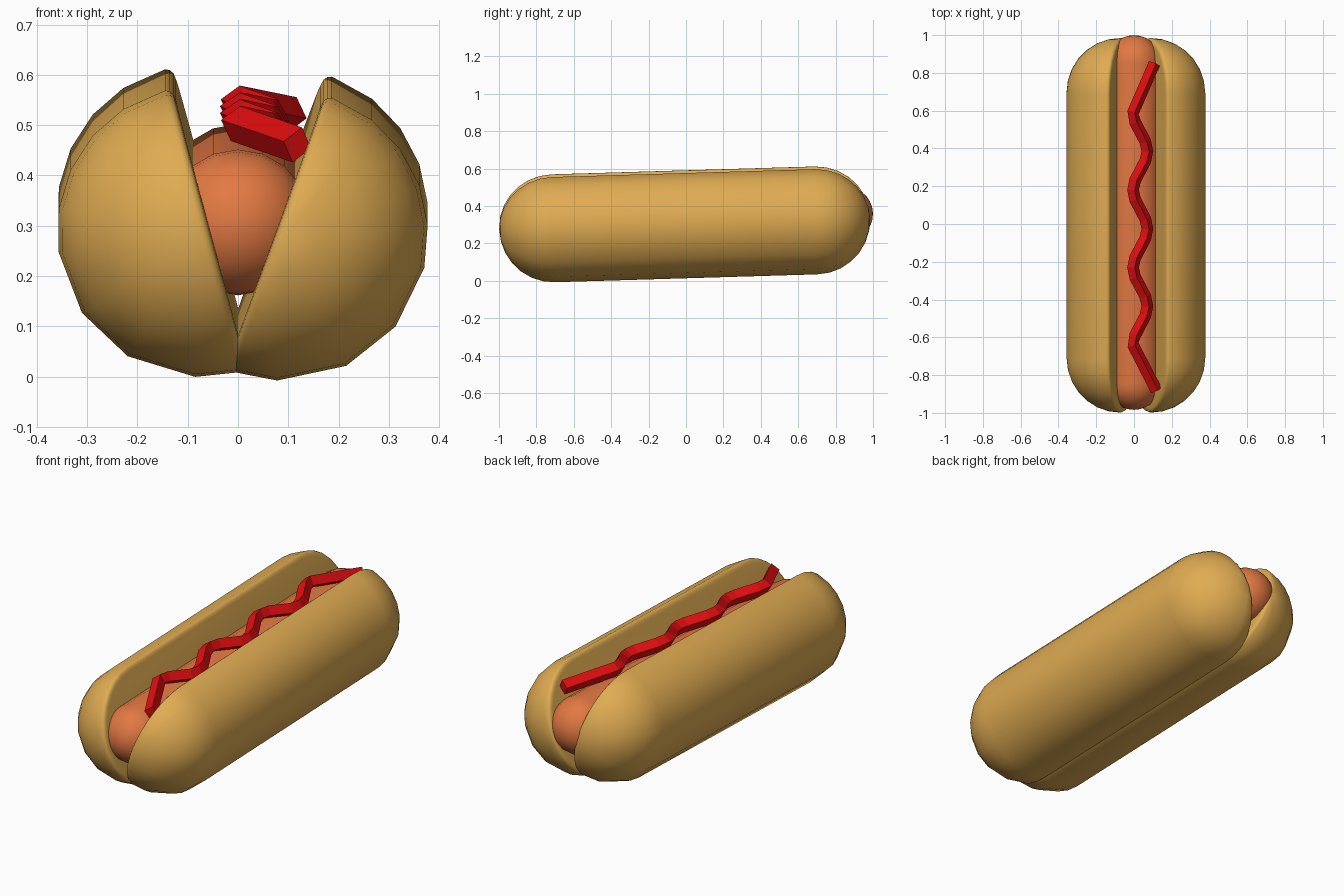
import bpy, bmesh
from math import sin, cos, pi, radians
from mathutils import Matrix, Vector

cube = bpy.data.objects.get("Cube")
if cube:
    bpy.data.objects.remove(cube, do_unlink=True)

SLOPE = 0.03  # the whole snack rises slightly towards the back


def make_material(name, rgb):
    mat = bpy.data.materials.new(name)
    mat.use_nodes = True
    colour = (*rgb, 1)
    mat.diffuse_color = colour
    mat.node_tree.nodes["Principled BSDF"].inputs["Base Color"].default_value = colour
    return mat


def finish(name, bm, mat, smooth):
    bmesh.ops.recalc_face_normals(bm, faces=bm.faces)
    mesh = bpy.data.meshes.new(name)
    bm.to_mesh(mesh)
    bm.free()
    mesh.materials.append(mat)
    obj = bpy.data.objects.new(name, mesh)
    bpy.context.collection.objects.link(obj)
    if smooth:
        bpy.ops.object.select_all(action="DESELECT")
        obj.select_set(True)
        bpy.context.view_layer.objects.active = obj
        bpy.ops.object.shade_smooth_by_angle(angle=radians(45))
    return obj


def capsule(angles, radius, half_length, steps=7):
    """Round-ended shell along y, swept through the given angles from the top."""
    profile = []
    for side in (-1, 1):
        arc = [i / steps * pi / 2 for i in range(steps + 1)]
        for a in (reversed(arc) if side < 0 else arc):
            profile.append((radius * cos(a), side * (half_length - radius + radius * sin(a))))
    bm = bmesh.new()
    rows = [[bm.verts.new((r * sin(t), y, r * cos(t))) for r, y in profile]
            for t in map(radians, angles)]
    for a, b in zip(rows, rows[1:]):
        for i in range(len(profile) - 1):
            bm.faces.new((a[i], a[i + 1], b[i + 1], b[i]))
    bmesh.ops.remove_doubles(bm, verts=bm.verts, dist=0.0005)
    return bm


bun_mat = make_material("bun_golden", (0.74, 0.41, 0.085))
sausage_mat = make_material("sausage_orange", (0.76, 0.19, 0.055))
sauce_mat = make_material("sauce_red", (0.78, 0.004, 0.005))

# Bun halves: half capsules with a flat, soft-rimmed cut face, leaning outwards
BUN_ANGLES = (0, 18, 34, 50, 66, 83, 109, 134, 162, 180)
for name, side, x, z, lean in (("bun_right", -1, -0.07, 0.31, 15),
                               ("bun_left", 1, 0.088, 0.303, 20)):
    bm = capsule(BUN_ANGLES, 0.29, 0.992)
    rim = [e for e in bm.edges if e.is_boundary]
    cap = bmesh.ops.contextual_create(bm, geom=rim)["faces"]
    bmesh.ops.recalc_face_normals(bm, faces=bm.faces)
    for thickness, depth in ((0.004, 0.009), (0.008, 0.005), (0.014, 0.002)):
        bmesh.ops.inset_region(bm, faces=cap, thickness=thickness, depth=depth)
    bm.transform(Matrix.Translation((x, -0.007, z))
                 @ Matrix.Rotation(SLOPE, 4, "X")
                 @ Matrix.Rotation(side * radians(lean), 4, "Y")
                 @ Matrix.Scale(side, 4, (1, 0, 0)))
    finish(name, bm, bun_mat, True)

# Sausage
bm = capsule([i * 20 for i in range(19)], 0.145, 0.992)
bm.transform(Matrix.Translation((0, 0.008, 0.332)) @ Matrix.Rotation(SLOPE, 4, "X"))
finish("sausage", bm, sausage_mat, True)

# Sauce: wavy diamond-section strip with straight ends
START, END, WAVES, PER_WAVE = -0.64, 0.59, 3, 8
path = [(0.118, -0.88)]
for i in range(WAVES * PER_WAVE + 1):
    y = START + (END - START) * i / (WAVES * PER_WAVE)
    path.append((0.033 - 0.038 * cos(2 * pi * i / PER_WAVE), y))
path.append((0.108, 0.85))
points = [Vector((x, y, 0.523 + 0.033 * y - 0.28 * x)) for x, y in path]

bm = bmesh.new()
rings = []
for i, p in enumerate(points):
    along = (points[min(i + 1, len(points) - 1)] - points[max(i - 1, 0)]).normalized()
    across = along.cross(Vector((0.25, 0, 1))).normalized()
    up = across.cross(along)
    rings.append([bm.verts.new(p + o) for o in
                  (across * 0.032, up * 0.036, across * -0.032, up * -0.036)])
for a, b in zip(rings, rings[1:]):
    for k in range(4):
        n = (k + 1) % 4
        bm.faces.new((a[k], a[n], b[n], b[k]))
bm.faces.new(rings[0])
bm.faces.new(rings[-1])
finish("sauce", bm, sauce_mat, False)
